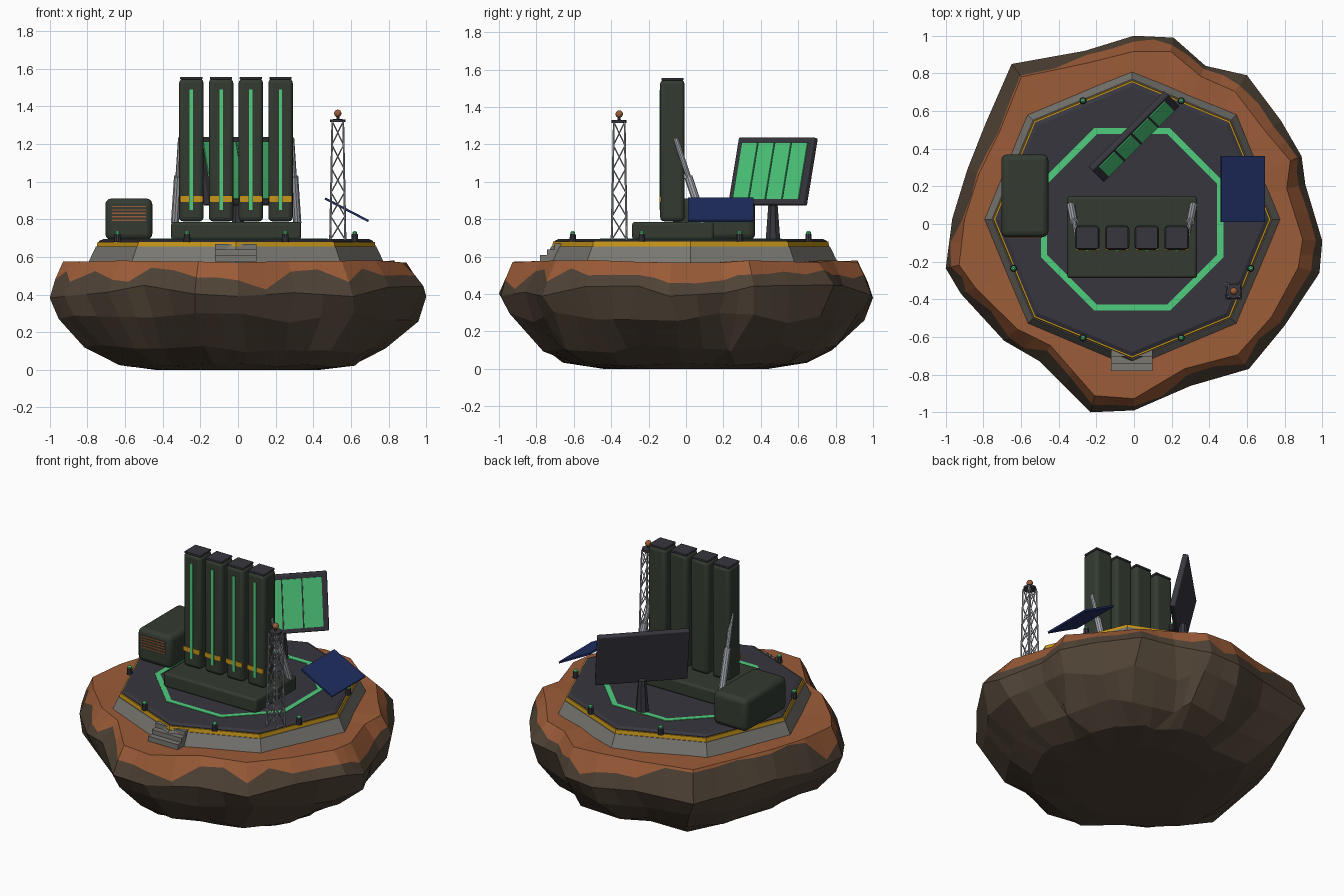
import bpy, bmesh, random
from math import sin, cos, pi, radians, atan2, hypot
from mathutils import Matrix, Vector

random.seed(4)
if "Cube" in bpy.data.objects:
    bpy.data.objects.remove(bpy.data.objects["Cube"])


def material(name, *rgb):
    col = [((c / 255 + 0.055) / 1.055) ** 2.4 for c in rgb] + [1]
    m = bpy.data.materials.new(name)
    m.use_nodes = True
    m.diffuse_color = col
    bsdf = m.node_tree.nodes["Principled BSDF"]
    bsdf.inputs["Base Color"].default_value = col
    bsdf.inputs["Roughness"].default_value = 0.8
    return m


rock = material("brown rock", 80, 67, 54)
soil = material("rust soil", 156, 92, 56)
concrete = material("grey concrete", 122, 120, 114)
dark = material("dark metal", 56, 54, 62)
olive = material("olive green", 51, 59, 49)
green = material("glowing green", 78, 205, 125)
yellow = material("hazard yellow", 200, 150, 25)
navy = material("solar blue", 32, 46, 98)
steel = material("light steel", 172, 174, 182)


def finish(name, bm, mats, matrix=None, smooth=False, bevel=0):
    bmesh.ops.recalc_face_normals(bm, faces=bm.faces)
    me = bpy.data.meshes.new(name)
    bm.to_mesh(me)
    bm.free()
    ob = bpy.data.objects.new(name, me)
    bpy.context.collection.objects.link(ob)
    for m in mats:
        me.materials.append(m)
    if matrix:
        ob.matrix_world = matrix
    if bevel:
        mod = ob.modifiers.new("bevel", "BEVEL")
        mod.width, mod.segments = bevel, 3
    if smooth or bevel:
        bpy.ops.object.select_all(action="DESELECT")
        bpy.context.view_layer.objects.active = ob
        ob.select_set(True)
        bpy.ops.object.shade_smooth_by_angle(angle=radians(35))
    return ob


def box(name, centre, size, mat, bevel=0, matrix=Matrix()):
    bm = bmesh.new()
    bmesh.ops.create_cube(bm, size=1, matrix=Matrix.Diagonal((*size, 1)))
    return finish(name, bm, [mat], matrix @ Matrix.Translation(centre), bevel=bevel)


def loft(bm, rings, caps=True, closed=False):
    """Skin a list of equal point rings; returns the face rows."""
    rows, vs = [], [[bm.verts.new(p) for p in r] for r in rings]
    pairs = list(zip(vs, vs[1:])) + ([(vs[-1], vs[0])] if closed else [])
    n = len(vs[0])
    for a, b in pairs:
        rows.append([bm.faces.new((a[i], a[(i + 1) % n], b[(i + 1) % n], b[i])) for i in range(n)])
    if caps:
        bm.faces.new(vs[0])
        bm.faces.new(vs[-1])
    return rows


def ring(r, z, n=8, turn=0.0):
    return [Vector((r * cos(2 * pi * i / n + turn), r * sin(2 * pi * i / n + turn), z)) for i in range(n)]


def turned(name, x, y, profile, mat, n=8, turn=0.0, smooth=False, **kw):
    bm = bmesh.new()
    loft(bm, [ring(r, z, n, turn) for r, z in profile], **kw)
    return finish(name, bm, [mat], Matrix.Translation((x, y, 0)), smooth)


def rod(bm, a, b, ra, rb, n=6):
    a, b = Vector(a), Vector(b)
    q = (b - a).to_track_quat("Z", "Y")
    loft(bm, [[q @ p + a for p in ring(r, z, n)] for r, z in ((ra, 0), (rb, (b - a).length))])


# Floating rock: faceted rings following an irregular outline
outline = [(1, -.09), (.91, .21), (.89, .36), (.78, .55), (.6, .79), (.38, .84), (.21, .99), (0, 1),
           (-.26, .92), (-.65, .85), (-.79, .53), (-.885, .29), (-.965, .03), (-1, -.235),
           (-.92, -.37), (-.69, -.62), (-.5, -.73), (-.23, -1), (0, -.99), (.3, -.86),
           (.61, -.77), (.8, -.54), (.985, -.26)]


def rock_ring(scale, z, jr=0.0, jz=0.0, twist=0.0):
    """One ring with jittered corners and midpoints between them."""
    pts = []
    for x, y in outline:
        s = scale * (1 + random.uniform(-jr, jr))
        v = Vector((x * s, y * s, z + random.uniform(-jz, jz)))
        v.rotate(Matrix.Rotation(random.uniform(-twist, twist), 3, "Z"))
        pts.append(v)
    return [q for i, p in enumerate(pts) for q in (p, (p + pts[(i + 1) % len(pts)]) / 2)]


rim = rock_ring(.91, .575, .03, .008)
widest = rock_ring(1, .41, 0, .04)
edge = []
for i, (a, b) in enumerate(zip(rim, widest)):
    ang = atan2(a.y, a.x) % (2 * pi)
    bare = radians(115) < ang < radians(185)
    t = random.uniform(.02, .12) if bare else random.uniform(.25, .62) + (.25 if i % 6 == 1 else 0)
    edge.append(a.lerp(b, t) + Vector((a.x, a.y, 0)) * .03 * t * (1 - t))
bm = bmesh.new()
rows = loft(bm, [rock_ring(.5, .57), rim, edge, widest,
                 rock_ring(.95, .27, .025, .035, .06), rock_ring(.8, .11, .04, .025, .08),
                 rock_ring(.64, .025, .04, .01, .08), rock_ring(.44, 0)])
for row in rows[:2]:
    for f in row:
        f.material_index = 1
finish("floating_rock", bm, [rock, soil])

# Octagonal platform
cx, cy = -.01, .025
turned("platform_base", cx, cy, [(.79, .56), (.745, .655)], concrete)
turned("hazard_band", cx, cy, [(.741, .65), (.736, .68)], yellow)
turned("platform_deck", cx, cy, [(.728, .675), (.728, .684), (.705, .695)], dark)
ro, ri = .485 / cos(pi / 8), .452 / cos(pi / 8)
turned("deck_ring", cx, cy, [(ro, .693), (ro, .698), (ri, .698), (ri, .693)], green,
       turn=pi / 8, caps=False, closed=True)

# Front steps
for i in range(3):
    y0 = -.78 + .038 * i
    box("step_%d" % (i + 1), (-.012, (y0 - .6) / 2, .592 + .03 * i), (.22, -.6 - y0, .034), concrete)

# Edge lamps
for i in range(8):
    a = pi / 8 + i * pi / 4
    x, y = cx + .682 * cos(a), cy + .682 * sin(a)
    turned("lamp_post", x, y, [(.019, .68), (.016, .722)], dark, 10, smooth=True)
    turned("lamp_light", x, y, [(.013, .72), (.013, .73), (.006, .738)], green, 10, smooth=True)

# Launcher base, tubes and struts
box("launcher_base", (-.01, -.07, .738), (.69, .435, .095), olive, .015)
for i in range(4):
    x = -.248 + .158 * i
    box("tube", (x, -.073, 1.167), (.13, .13, .757), olive, .022)
    box("tube_cap", (x, -.073, 1.549), (.118, .118, .014), dark, .004)
    box("tube_stripe", (x, -.139, 1.17), (.018, .008, .64), green)
    for s in (-1, 1):
        box("tube_band", (x + s * .036, -.138, .907), (.05, .008, .03), yellow)
for s in (-1, 1):
    foot, head = Vector((-.01 + s * .325, .095, .78)), Vector((-.01 + s * .295, -.055, 1.23))
    bm = bmesh.new()
    rod(bm, foot, foot.lerp(head, .55), .022, .022, 10)
    rod(bm, foot.lerp(head, .5), head, .014, .014, 10)
    finish("support_strut", bm, [steel], smooth=True)

# Equipment cabinet with a vent
box("cabinet", (-.58, .15, .8), (.25, .44, .22), olive, .032)
for i in range(5):
    box("cabinet_vent_slat", (-.58, -.071, .795 + .018 * i), (.18, .006, .007), soil)

# Radar panel on a stand
turned("radar_stand", 0, .465, [(.042, .69), (.025, .9)], dark, 8, pi / 8)
tilt = Matrix.Translation((0, .465, 1.055)) @ Matrix.Rotation(pi / 4, 4, "Z") @ Matrix.Rotation(radians(-13), 4, "X")
box("radar_frame", (0, 0, 0), (.57, .036, .37), dark, .008, tilt)
for i in range(4):
    box("radar_pane", (-.189 + .126 * i, -.02, 0), (.118, .008, .31), green, 0, tilt)

# Solar panel
box("solar_panel", (0, 0, 0), (.26, .35, .012), navy, 0,
    Matrix.Translation((.578, .185, .85)) @ Matrix.Rotation(radians(27.5), 4, "Y"))

# Lattice mast
mx, my, bays = .53, -.357, 5


def corner(k, level):
    h = .04 - .011 * level / bays
    a = pi / 4 + k * pi / 2
    return Vector((mx + h * 1.414 * cos(a), my + h * 1.414 * sin(a), .69 + .63 * level / bays))


bm = bmesh.new()
for k in range(4):
    rod(bm, corner(k, 0), corner(k, bays), .006, .005)
    for lv in range(bays):
        rod(bm, corner(k, lv), corner(k + 1, lv + 1), .0035, .0035, 4)
        rod(bm, corner(k + 1, lv), corner(k, lv + 1), .0035, .0035, 4)
finish("mast_lattice", bm, [steel])
turned("mast_top", mx, my, [(.04, 1.315), (.04, 1.33), (.008, 1.332), (.008, 1.35)], dark, 12)
bm = bmesh.new()
bmesh.ops.create_uvsphere(bm, u_segments=14, v_segments=8, radius=.02)
finish("mast_beacon", bm, [soil], Matrix.Translation((mx, my, 1.362)), smooth=True)
